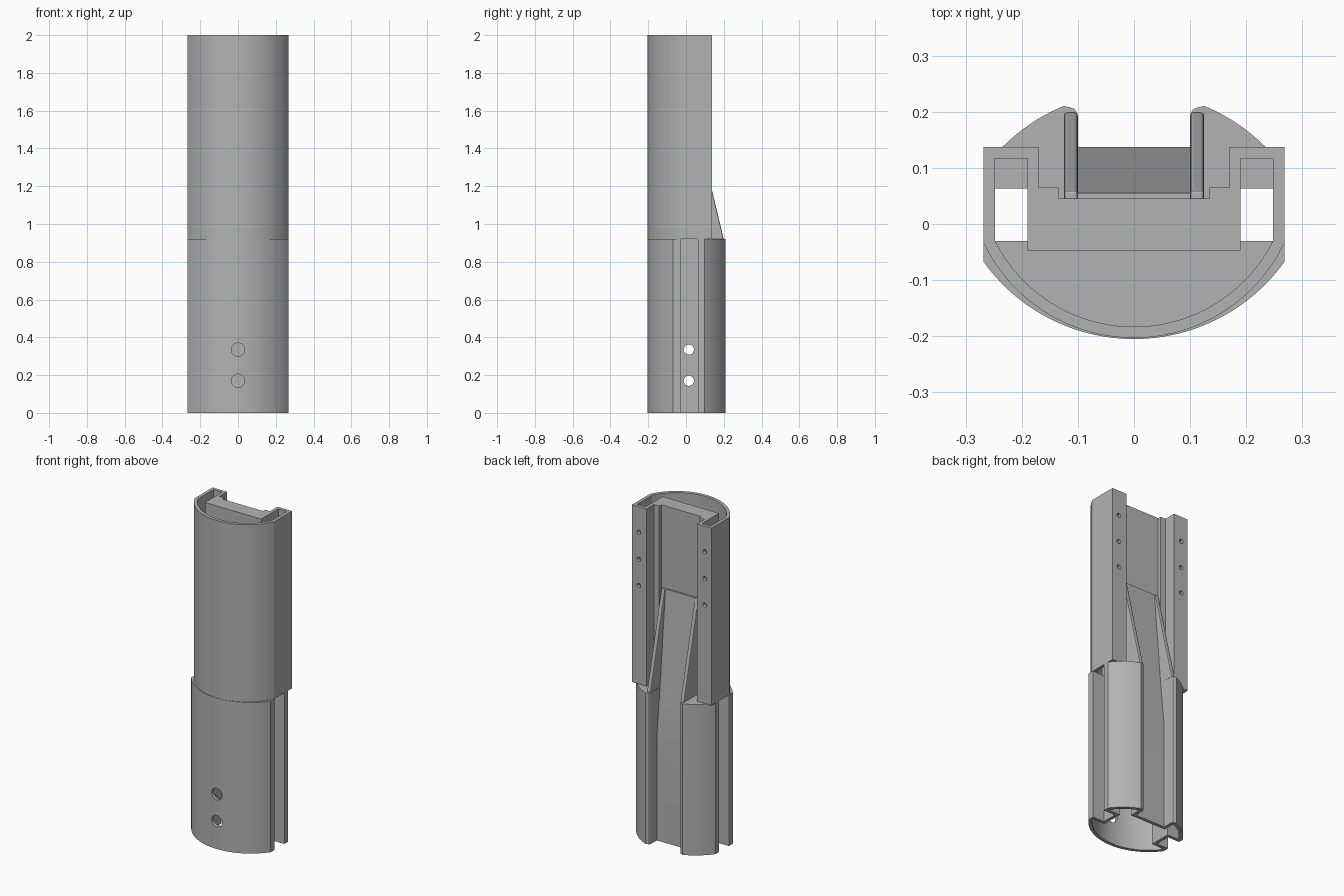
import bpy
import bmesh
from math import sqrt, pi, radians
from mathutils import Matrix, Vector

if "Cube" in bpy.data.objects:
    bpy.data.objects.remove(bpy.data.objects["Cube"])

grey = bpy.data.materials.new("matte_grey")
grey.use_nodes = True
grey.diffuse_color = (0.45, 0.45, 0.45, 1)
grey.node_tree.nodes["Principled BSDF"].inputs["Base Color"].default_value = (0.45, 0.45, 0.45, 1)

HALF = 0.268      # half width of the body
WALL = 0.02       # shell thickness
JOINT = 0.92      # height where the two sections meet
BEND = 0.64       # height where the channel floor starts to lean
RAMP_TOP = 1.5


def make_object(name, bm):
    bmesh.ops.recalc_face_normals(bm, faces=bm.faces)
    mesh = bpy.data.meshes.new(name)
    bm.to_mesh(mesh)
    bm.free()
    mesh.materials.append(grey)
    obj = bpy.data.objects.new(name, mesh)
    bpy.context.collection.objects.link(obj)
    return obj


def select(obj):
    bpy.ops.object.select_all(action='DESELECT')
    obj.select_set(True)
    bpy.context.view_layer.objects.active = obj


def loft(name, rows, capped):
    """Join stacked loops of points, with or without end faces."""
    bm = bmesh.new()
    rings = [[bm.verts.new(p) for p in row] for row in rows]
    for low, high in zip(rings, rings[1:]):
        n = len(low)
        for i in range(n):
            j = (i + 1) % n
            bm.faces.new((low[i], low[j], high[j], high[i]))
    if capped:
        bm.faces.new(rings[0][::-1])
        bm.faces.new(rings[-1])
    return make_object(name, bm)


def prism_z(name, loop, z0, z1, capped=True):
    return loft(name, [[(x, y, z) for x, y in loop] for z in (z0, z1)], capped)


def prism_x(name, loop, x0, x1):
    return loft(name, [[(x, y, z) for y, z in loop] for x in (x0, x1)], True)


def mirrored(half):
    """Close a right-hand outline with its mirror image."""
    return half + [(-x, y) for x, y in reversed(half) if abs(x) > 1e-6]


def arc(x0, x1, centre, radius, side, steps=24):
    out = []
    for i in range(steps + 1):
        x = x0 + (x1 - x0) * i / steps
        out.append((x, centre + side * sqrt(radius ** 2 - x ** 2)))
    return out


def hollow(obj):
    mod = obj.modifiers.new("wall", 'SOLIDIFY')
    mod.thickness = WALL
    mod.offset = -1
    mod.use_even_offset = True
    select(obj)
    bpy.ops.object.modifier_apply(modifier=mod.name)


def drill(obj, holes):
    """holes: (centre, axis, radius, length)"""
    bm = bmesh.new()
    for centre, axis, radius, length in holes:
        turn = Vector((0, 0, 1)).rotation_difference(Vector(axis)).to_matrix().to_4x4()
        bmesh.ops.create_cone(bm, cap_ends=True, segments=32, radius1=radius, radius2=radius,
                              depth=length, matrix=Matrix.Translation(centre) @ turn)
    cutter = make_object("hole_cutter", bm)
    cutter.hide_render = True
    mod = obj.modifiers.new("holes", 'BOOLEAN')
    mod.operation = 'DIFFERENCE'
    mod.solver = 'EXACT'
    mod.object = cutter
    select(obj)
    bpy.ops.object.modifier_apply(modifier=mod.name)
    bpy.data.objects.remove(cutter)


def smooth(obj):
    select(obj)
    bpy.ops.object.shade_smooth_by_angle(angle=radians(25))


# Lower section: lens outline with side slots and a rear channel
def lower_loop(floor_y):
    half = arc(0, HALF, 0.125, 0.33, -1)
    half += [(HALF, -0.03), (0.19, -0.03), (0.19, 0.063), (HALF, 0.063)]
    half += arc(HALF, 0.125, -0.095, 0.33, 1, 12)
    half += [(0.115, 0.208), (0.106, 0.205), (0.101, 0.197), (0.1, floor_y)]
    return mirrored(half)


levels = ((0, 0.137), (BEND, 0.137), (JOINT, 0.107))
lower = loft("lower_shell", [[(x, y, z) for x, y in lower_loop(f)] for z, f in levels], False)
hollow(lower)
holes = []
for z in (0.17, 0.335):
    holes.append(((0, -0.19, z), (0, 1, 0), 0.035, 0.1))
    holes.append(((0, 0.015, z), (1, 0, 0), 0.027, 0.46))
drill(lower, holes)
smooth(lower)

# Deck closing the top of the lower section
deck = prism_z("lower_deck", lower_loop(0.107), JOINT - WALL, JOINT)
smooth(deck)

# Upper section: curved front, straight sides and two rear flanges
recess = [(0.17, 0.065), (0.135, 0.065), (0.135, 0.045)]
half = arc(0, HALF, 0.094, 0.297, -1) + [(HALF, 0.137), (0.17, 0.137)] + recess
upper = prism_z("upper_shell", mirrored(half), JOINT, 2, False)
hollow(upper)
drill(upper, [((side * 0.222, 0.13, z), (0, 1, 0), 0.013, 0.08)
              for side in (-1, 1) for z in (1.845, 1.68, 1.52)])
smooth(upper)

# Solid core behind the recessed back plate
core = mirrored([(0.19, -0.047), (0.19, 0.065)] + recess[1:])
prism_z("upper_core", core, JOINT, 2)

# Leaning channel floor and its two side ribs
prism_x("channel_ramp", [(0.04, JOINT), (0.107, JOINT), (0.055, RAMP_TOP), (0.04, RAMP_TOP)],
        -0.101, 0.101)
rib_outline = [(0.04, JOINT), (0.2, JOINT), (0.06, RAMP_TOP), (0.04, RAMP_TOP)]
for label, side in (("left", 1), ("right", -1)):
    rib = prism_x(label + "_channel_rib", rib_outline, side * 0.1, side * 0.125)
    mod = rib.modifiers.new("soft_edges", 'BEVEL')
    mod.width = 0.006
    mod.segments = 2
